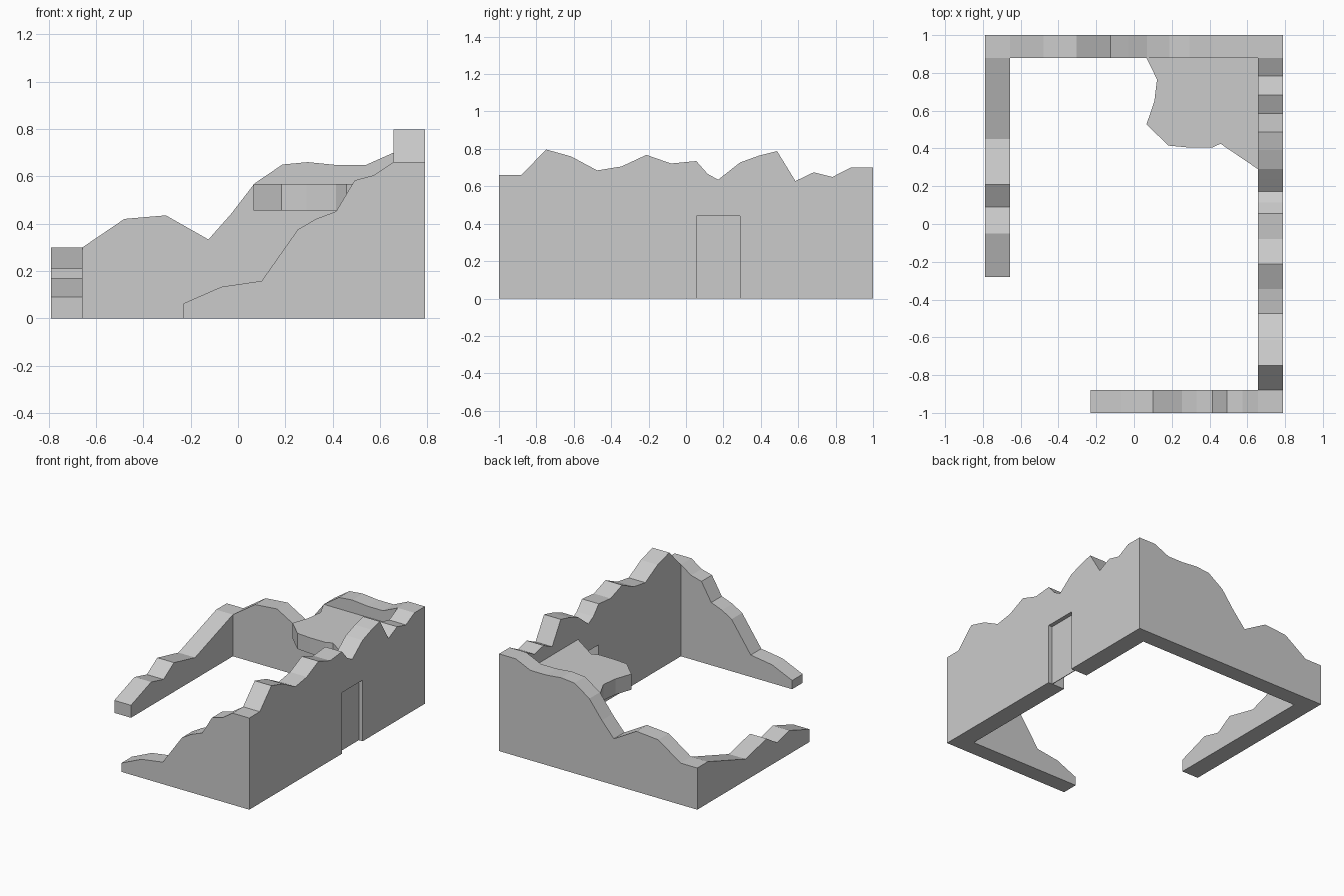
import bpy, bmesh
from mathutils import Vector

if "Cube" in bpy.data.objects:
    bpy.data.objects.remove(bpy.data.objects["Cube"])


def prism(name, outline, to_3d, depth):
    """Extrude a flat outline, placed by to_3d, along the depth vector."""
    bm = bmesh.new()
    face = bm.faces.new([bm.verts.new(to_3d(a, b)) for a, b in outline])
    ext = bmesh.ops.extrude_face_region(bm, geom=[face], use_keep_orig=True)
    moved = [g for g in ext["geom"] if isinstance(g, bmesh.types.BMVert)]
    bmesh.ops.translate(bm, verts=moved, vec=Vector(depth))
    bmesh.ops.recalc_face_normals(bm, faces=bm.faces)
    mesh = bpy.data.meshes.new(name)
    bm.to_mesh(mesh)
    bm.free()
    obj = bpy.data.objects.new(name, mesh)
    bpy.context.collection.objects.link(obj)
    return obj


X, XI = 0.79, 0.657    # outer and inner faces of the side walls
Y, YI = 1.0, 0.88      # outer and inner faces of the front and back walls
DOOR = (0.055, 0.29, 0.44)


def along_x(name, top, y):
    outline = [(top[0][0], 0)] + top + [(top[-1][0], 0)]
    return prism(name, outline, lambda a, b: (a, y, b), (0, Y - YI, 0))


def along_y(name, top, x, notch=()):
    outline = [(top[0][0], 0)] + top + [(top[-1][0], 0)] + list(notch)
    return prism(name, outline, lambda a, b: (x, a, b), (X - XI, 0, 0))


# Back wall with broken top
along_x("back_wall", [
    (-X, 0.30), (-XI, 0.30), (-0.48, 0.42), (-0.305, 0.435), (-0.125, 0.333),
    (-0.03, 0.44), (0.07, 0.57), (0.188, 0.65), (0.295, 0.66), (0.415, 0.648),
    (0.54, 0.648), (XI, 0.70), (X, 0.70)], YI)

# Front wall, crumbling down to the left
along_x("front_wall", [
    (-0.23, 0.063), (-0.07, 0.133), (0.10, 0.158), (0.253, 0.375),
    (0.33, 0.42), (0.415, 0.452), (0.493, 0.583), (0.575, 0.605),
    (XI, 0.66), (X, 0.66)], -Y)

# Right wall with a doorway notch
d0, d1, dz = DOOR
along_y("right_wall", [
    (-YI, 0.66), (-0.748, 0.797), (-0.615, 0.76), (-0.475, 0.685),
    (-0.345, 0.706), (-0.212, 0.768), (-0.08, 0.722), (0.055, 0.735),
    (0.115, 0.667), (0.172, 0.635), (0.235, 0.685), (0.29, 0.728),
    (0.393, 0.765), (0.487, 0.788), (0.585, 0.628), (0.683, 0.675),
    (0.783, 0.65), (YI, 0.70)], XI,
    notch=[(d1, 0), (d1, dz), (d0, dz), (d0, 0)])

# Thin door set back in the doorway
prism("door_panel", [(d0, 0), (d1, 0), (d1, dz), (d0, dz)],
      lambda a, b: (X - 0.03, a, b), (-0.005, 0, 0))

# Low left wall
along_y("left_wall", [
    (-0.28, 0.09), (-0.05, 0.17), (0.09, 0.135), (0.21, 0.21),
    (0.45, 0.155), (YI, 0.30)], -X)

# Remaining piece of the upper floor in the back right corner
prism("upper_floor", [
    (0.066, YI), (0.122, 0.765), (0.108, 0.65), (0.066, 0.527),
    (0.183, 0.415), (0.29, 0.405), (0.415, 0.405), (0.458, 0.425),
    (XI, 0.29), (XI, YI)], lambda a, b: (a, b, 0.455), (0, 0, 0.113))
